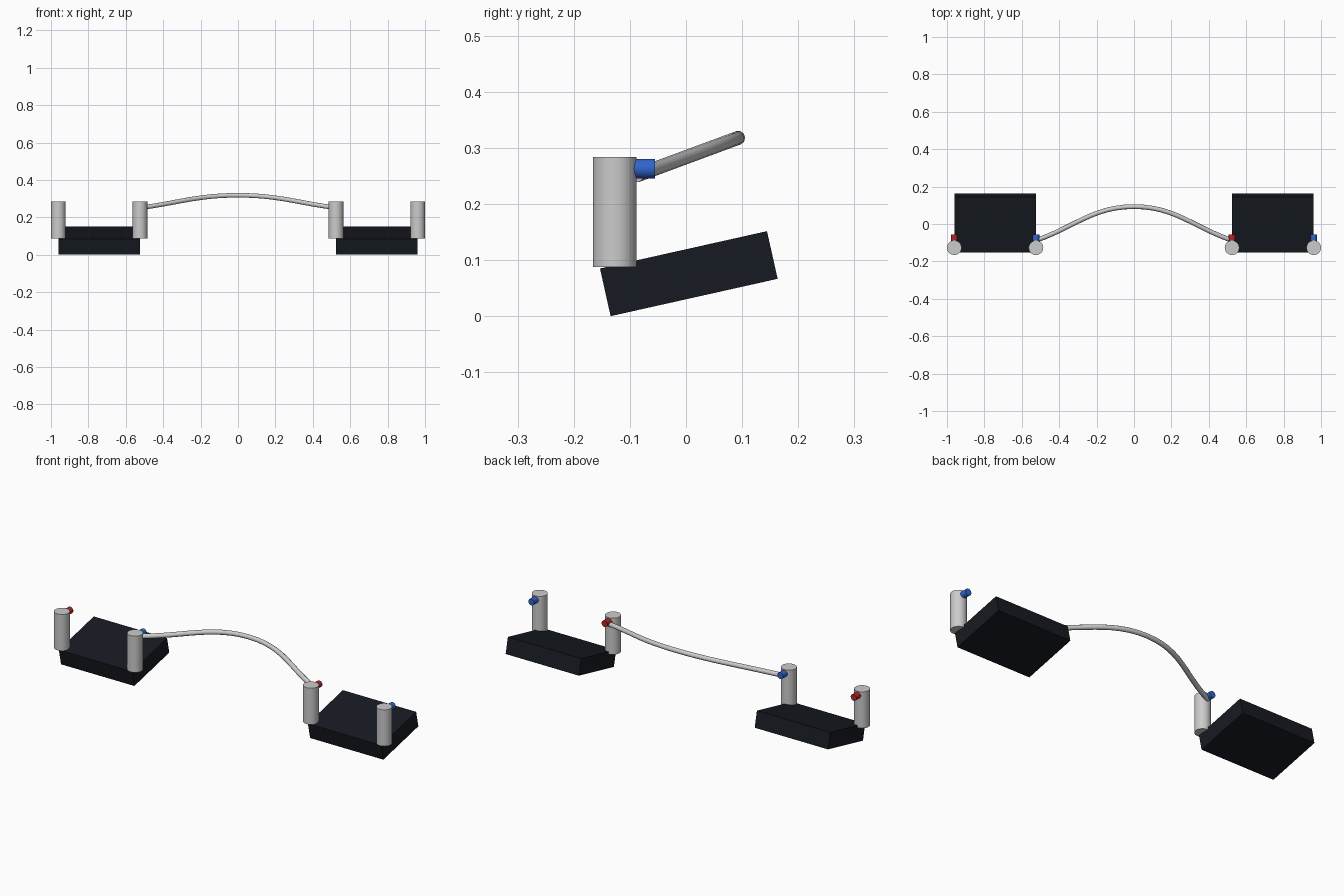
import bpy
from math import radians

if "Cube" in bpy.data.objects:
    bpy.data.objects.remove(bpy.data.objects["Cube"])


def material(name, rgb):
    m = bpy.data.materials.new(name)
    m.diffuse_color = (*rgb, 1)
    m.use_nodes = True
    m.node_tree.nodes["Principled BSDF"].inputs["Base Color"].default_value = m.diffuse_color
    return m


BLACK = material("black", (0.008, 0.010, 0.015))
RED = material("red", (0.45, 0.02, 0.02))
BLUE = material("blue", (0.03, 0.13, 0.6))

OUTER, INNER = 0.961, 0.524
POST_Y = -0.127


def cylinder(name, radius, depth, loc, rot=(0, 0, 0), mat=None):
    bpy.ops.mesh.primitive_cylinder_add(vertices=32, radius=radius, depth=depth,
                                        location=loc, rotation=rot)
    ob = bpy.context.object
    ob.name = name
    bpy.ops.object.shade_smooth_by_angle(angle=radians(30))
    if mat:
        ob.data.materials.append(mat)


# Tilted slabs
for side, s in (("left", -1), ("right", 1)):
    bpy.ops.mesh.primitive_cube_add(size=1, location=(s * (OUTER + INNER) / 2, 0.005, 0.076),
                                    rotation=(radians(12.6), 0, 0))
    slab = bpy.context.object
    slab.name = side + "_slab"
    slab.scale = (OUTER - INNER, 0.305, 0.087)
    slab.data.materials.append(BLACK)

# Upright posts at the front corners, each with a small peg facing back
for side, x, mat in (("left_outer", -OUTER, RED), ("left_inner", -INNER, BLUE),
                     ("right_inner", INNER, RED), ("right_outer", OUTER, BLUE)):
    cylinder(side + "_post", 0.039, 0.196, (x, POST_Y, 0.186))
    cylinder(side + "_peg", 0.0175, 0.045, (x, -0.0775, 0.263), (radians(90), 0, 0), mat)

# Cable arching between the inner posts
curve = bpy.data.curves.new("cable", "CURVE")
curve.dimensions = "3D"
curve.resolution_u = 12
curve.bevel_depth = 0.0125
curve.bevel_resolution = 3
curve.use_fill_caps = True
spline = curve.splines.new("BEZIER")
spline.bezier_points.add(2)
ends_y, ends_z, mid_y, mid_z = -0.088, 0.251, 0.093, 0.318
path = [(-INNER, ends_y, ends_z), (0, mid_y, mid_z), (INNER, ends_y, ends_z)]
for p, co in zip(spline.bezier_points, path):
    p.co = co
    p.handle_left_type = p.handle_right_type = "AUTO"
cable = bpy.data.objects.new("cable", curve)
bpy.context.collection.objects.link(cable)
